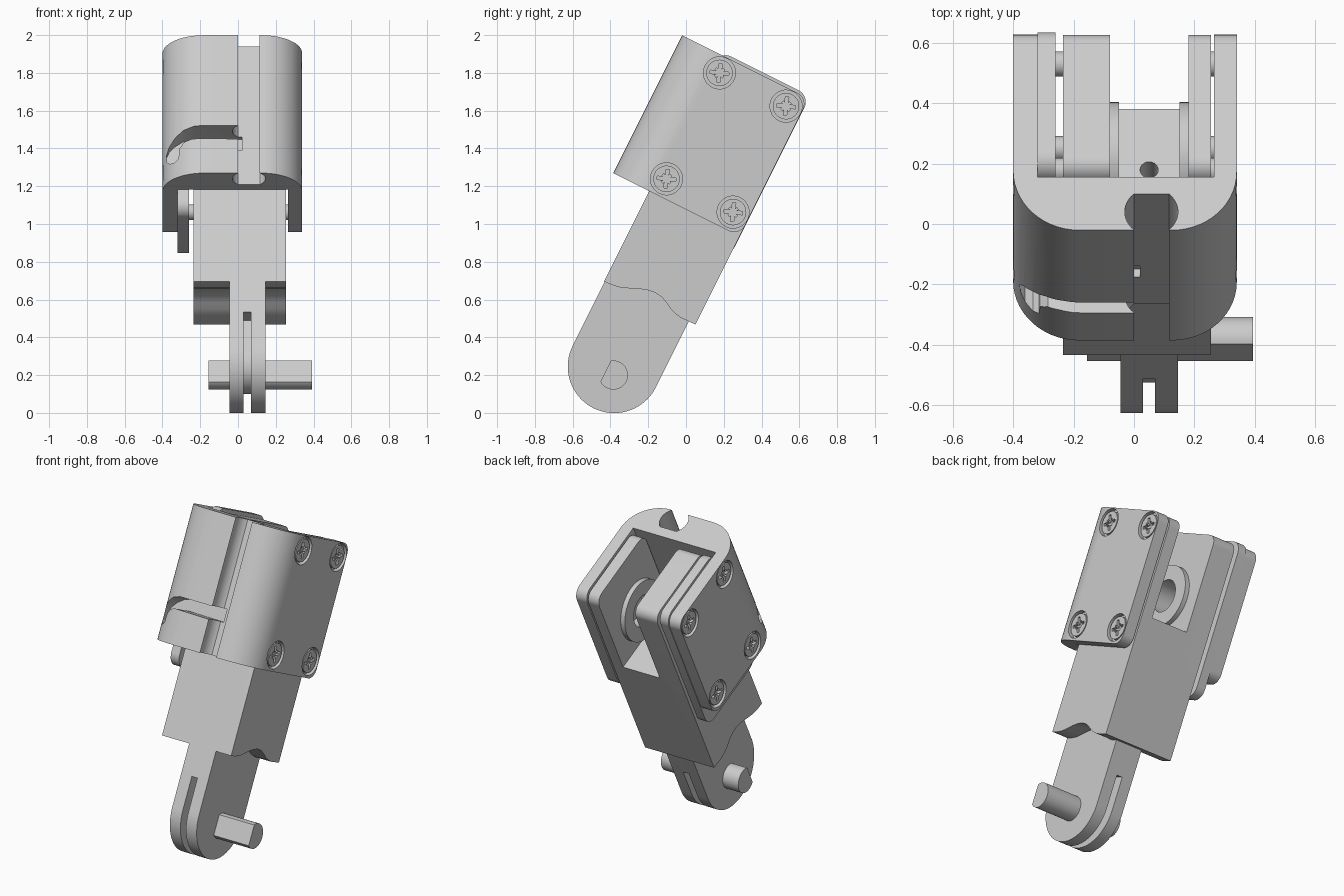
import bpy, bmesh, math
from mathutils import Matrix, Vector

if "Cube" in bpy.data.objects:
    bpy.data.objects.remove(bpy.data.objects["Cube"], do_unlink=True)

# Leaning frame: local x = width, y = towards the back, z = along the finger
LEAN = Matrix.Translation((0, -0.38, 0.245)) @ Matrix.Rotation(-math.atan(0.5), 4, 'X')
parts = []

grey = bpy.data.materials.new("plain_grey")
grey.use_nodes = True
grey.diffuse_color = (0.6, 0.6, 0.6, 1)
grey.node_tree.nodes["Principled BSDF"].inputs["Base Color"].default_value = (0.6, 0.6, 0.6, 1)


def arc(cx, cy, r, start, end, n=32):
    """Points along an arc, angles in degrees."""
    angles = [math.radians(start + (end - start) * i / n) for i in range(n + 1)]
    return [(cx + r * math.cos(a), cy + r * math.sin(a)) for a in angles]


def circle(cx, cy, r, n=32):
    return arc(cx, cy, r, 0, 360, n)[:-1]


def rect(x0, y0, x1, y1):
    return [(x0, y0), (x1, y0), (x1, y1), (x0, y1)]


def fillet(corner, before, after, r, n=14):
    """Round a square corner between two neighbouring points."""
    c = Vector(corner)
    a, b = (Vector(before) - c).normalized(), (Vector(after) - c).normalized()
    mid = c + (a + b) * r
    steps = [math.pi / 2 * i / n for i in range(n + 1)]
    return [tuple(mid - b * r * math.cos(t) - a * r * math.sin(t)) for t in steps]


def rounded_rect(x0, y0, x1, y1, r):
    p = rect(x0, y0, x1, y1)
    return [q for i in range(4) for q in fillet(p[i], p[i - 1], p[(i + 1) % 4], r, 8)]


def prism(name, pts, axis, lo, hi, keep=True):
    """Extrude a flat outline along one local axis."""
    place = {'x': lambda p, t: (t, p[0], p[1]),
             'y': lambda p, t: (p[0], t, p[1]),
             'z': lambda p, t: (p[0], p[1], t)}[axis]
    bm = bmesh.new()
    base = bm.faces.new([bm.verts.new(place(p, lo)) for p in pts])
    out = bmesh.ops.extrude_face_region(bm, geom=[base])
    shift = Vector(place((0, 0), hi - lo))
    bmesh.ops.translate(bm, vec=shift, verts=[v for v in out["geom"] if isinstance(v, bmesh.types.BMVert)])
    bmesh.ops.recalc_face_normals(bm, faces=bm.faces)
    mesh = bpy.data.meshes.new(name)
    bm.to_mesh(mesh)
    bm.free()
    mesh.materials.append(grey)
    obj = bpy.data.objects.new(name, mesh)
    bpy.context.collection.objects.link(obj)
    obj.matrix_world = LEAN
    if keep:
        parts.append(obj)
    return obj


def cut(obj, pts, axis, lo, hi, operation='DIFFERENCE'):
    """Boolean a prism into a part, then drop the cutter."""
    tool = prism("cutter", pts, axis, lo, hi, keep=False)
    tool.hide_render = True
    mod = obj.modifiers.new("cut", 'BOOLEAN')
    mod.operation, mod.object, mod.solver = operation, tool, 'EXACT'
    bpy.context.view_layer.objects.active = obj
    bpy.ops.object.modifier_apply(modifier=mod.name)
    bpy.data.objects.remove(tool, do_unlink=True)


# Outer housing: U section with rounded front corners and a keyhole channel
BACK, FRONT, INNER = 0.285, -0.463, -0.266
BOTTOM, TOP = 0.914, 1.73
section = [(0.34, BACK)]
section += fillet((0.34, FRONT), (0.34, BACK), (0, FRONT), 0.215)
section += [(0.115, FRONT)] + arc(0.0575, -0.395, 0.088, -49, 49, 12)
section += arc(0.0575, -0.395, 0.088, 131, 229, 12) + [(0, FRONT)]
section += fillet((-0.4, FRONT), (0, FRONT), (-0.4, BACK), 0.22)
section += [(-0.4, BACK), (-0.32, BACK), (-0.32, INNER), (0.265, INNER), (0.265, BACK)]
housing = prism("housing", section, 'z', BOTTOM, TOP)

# Rounded rear corners of the housing cheeks
side = [(-0.6, BOTTOM)]
side += fillet((BACK, BOTTOM), (-0.6, BOTTOM), (BACK, TOP), 0.065)
side += fillet((BACK, TOP), (BACK, BOTTOM), (-0.6, TOP), 0.065) + [(-0.6, TOP)]
cut(housing, side, 'x', -0.6, 0.6, 'INTERSECT')

# Hooked slot across the front
hook = [(0.02, 1.195), (-0.23, 1.195), (-0.29, 1.18), (-0.335, 1.149), (-0.365, 1.115),
        (-0.378, 1.08), (-0.375, 1.035), (-0.36, 1.014), (-0.335, 1.007), (-0.315, 1.022),
        (-0.31, 1.08), (-0.285, 1.11), (-0.245, 1.12), (0.02, 1.116)]
cut(housing, hook, 'y', -0.6, -0.3)


# Countersunk cross-head screws on both cheeks
def cross(v, u, reach, half, turn):
    pts = []
    for k in range(4):
        a = math.radians(turn + 90 * k)
        c, s = math.cos(a), math.sin(a)
        for p, q in ((half, -half), (reach, -half), (reach, half)):
            pts.append((v + p * c - q * s, u + p * s + q * c))
    return pts


for sign, face, tag in ((1, 0.34, "left"), (-1, -0.4, "right")):
    def span(a, b):
        return sorted((face - sign * a, face - sign * b))
    for v in (-0.197, 0.197):
        for u in (1.013, 1.64):
            cut(housing, circle(v, u, 0.085), 'x', *span(-0.03, 0.03))
            head = prism("screw_head_" + tag, circle(v, u, 0.07), 'x', *span(0.006, 0.04))
            cut(head, cross(v, u, 0.05, 0.009, 20), 'x', *span(-0.02, 0.026))
            cut(head, cross(v, u, 0.03, 0.006, 65), 'x', *span(-0.02, 0.02))
            prism("screw_shank_" + tag, circle(v, u, 0.042, 20), 'x',
                  *span(0.07, 0.19 if sign < 0 else 0.1))

# Spacer plate beside the right cheek
prism("spacer_plate", rounded_rect(-0.25, 0.79, 0.288, 1.745, 0.07), 'x', -0.319, -0.26)

# Finger body: waved lower edge, rounded top, forked by a slot
wave = [(-0.25, 0.38), (-0.205, 0.381), (-0.16, 0.389), (-0.115, 0.406), (-0.07, 0.426),
        (-0.025, 0.441), (0.02, 0.447), (0.06, 0.442), (0.095, 0.427), (0.13, 0.407),
        (0.165, 0.395), (0.2, 0.389), (0.285, 0.392)]
body = wave + fillet((0.285, 1.725), (0.285, 0.4), (-0.25, 1.725), 0.06)
body += fillet((-0.25, 1.725), (0.285, 1.725), (-0.25, 0.4), 0.06)
finger = prism("finger_body", body, 'x', -0.235, 0.255)
cut(finger, rect(-0.4, 1.13, 0.4, 1.9), 'x', -0.08, 0.18)
PIVOT_U = 1.33
cut(finger, circle(0, PIVOT_U, 0.1), 'x', -0.2, 0.235)
cut(finger, circle(0.05, 0.06, 0.03, 20), 'z', 0.9, 1.2)

# Pivot bosses inside the fork
for name, lo, hi in (("pivot_boss_right", -0.08, -0.05), ("pivot_boss_left", 0.15, 0.18)):
    boss = prism(name, circle(0, PIVOT_U, 0.19, 48), 'x', lo, hi)
    cut(boss, circle(0, PIVOT_U, 0.1), 'x', lo - 0.02, hi + 0.02)


# Tongue: two cheeks around a smaller core, leaving a rim groove
def capsule(r, top):
    return arc(0, 0, r, 180, 360, 40) + [(r, top), (-r, top)]


prism("tongue_cheek_right", capsule(0.246, 0.48), 'x', -0.045, 0.03)
prism("tongue_cheek_left", capsule(0.246, 0.48), 'x', 0.07, 0.145)
prism("tongue_core", capsule(0.145, 0.48), 'x', 0.03, 0.07)
prism("tongue_web", rect(-0.246, 0.2, 0.246, 0.48), 'x', 0.03, 0.07)

# D-shaped cross shaft with its flat towards the front
prism("cross_shaft", arc(0.016, -0.042, 0.077, -126, 126), 'x', -0.155, 0.393)

# Smooth curved faces, keep sharp edges
bpy.ops.object.select_all(action='DESELECT')
for obj in parts:
    obj.select_set(True)
bpy.context.view_layer.objects.active = housing
bpy.ops.object.shade_smooth_by_angle(angle=math.radians(30))
